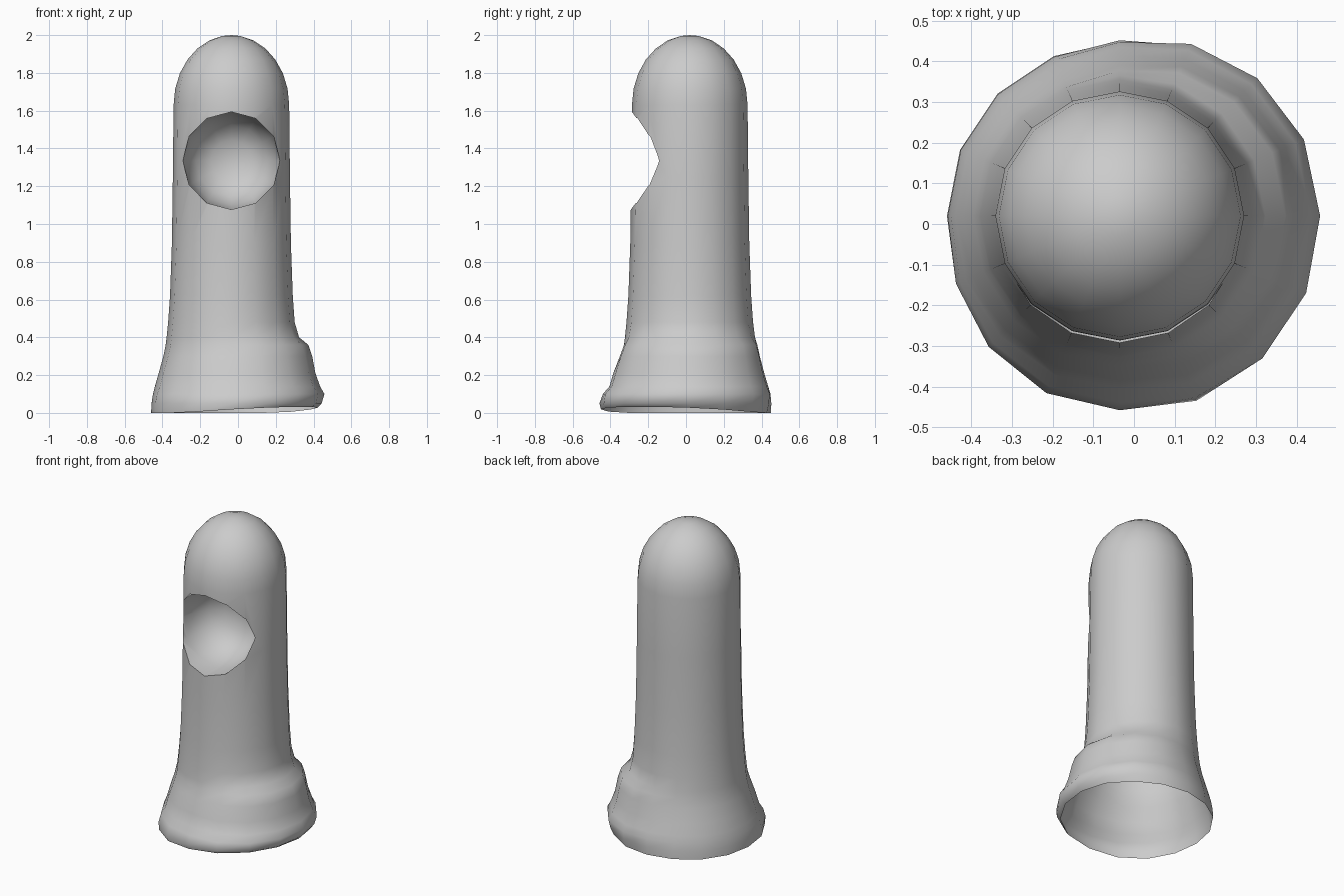
import bpy, bmesh, math

if "Cube" in bpy.data.objects:
    bpy.data.objects.remove(bpy.data.objects["Cube"])

CX, CY, SIDES = -0.035, 0.02, 16


def skin_rings(bm, rings, tip=None, cap=True):
    """Bridge rings of points; optionally close with a cap and a tip."""
    loops = [[bm.verts.new(p) for p in r] for r in rings]
    n = len(loops[0])
    for a, b in zip(loops, loops[1:]):
        for i in range(n):
            j = (i + 1) % n
            bm.faces.new((a[i], a[j], b[j], b[i]))
    if tip:
        t = bm.verts.new(tip)
        for i in range(n):
            bm.faces.new((loops[-1][i], loops[-1][(i + 1) % n], t))
    if cap:
        bm.faces.new(loops[0][::-1])
    bmesh.ops.recalc_face_normals(bm, faces=bm.faces)


def make_object(name, bm):
    me = bpy.data.meshes.new(name)
    bm.to_mesh(me)
    bm.free()
    ob = bpy.data.objects.new(name, me)
    bpy.context.collection.objects.link(ob)
    return ob


# Body profile: height, radius, lump on the right, flare at the front
profile = [
    (0.00, 0.425, 0.030, 0.045), (0.05, 0.423, 0.055, 0.055),
    (0.10, 0.415, 0.078, 0.045), (0.14, 0.405, 0.065, 0.020),
    (0.21, 0.385, 0.060, 0.020), (0.30, 0.360, 0.068, 0.010),
    (0.36, 0.348, 0.060, 0.000), (0.40, 0.343, 0.015, 0.000),
    (0.48, 0.335, 0.000, 0.000), (0.62, 0.325, 0.000, 0.000),
    (0.90, 0.315, 0.000, 0.000), (1.25, 0.310, 0.000, 0.000),
    (1.63, 0.306, 0.000, 0.000),
]
for k in range(1, 7):
    a = math.radians(13.5 * k)
    profile.append((1.63 + 0.37 * math.sin(a), 0.306 * math.cos(a), 0, 0))


def body_ring(z, r, lump, flare):
    pts = []
    for i in range(SIDES):
        a = math.tau * i / SIDES
        c, s = math.cos(a), math.sin(a)
        side = max(0, math.cos(a - 0.1)) ** 0.8
        front = max(0, -s) ** 1.5
        rr = r + lump * side + flare * front
        pts.append((CX + rr * c, CY + rr * s, z))
    return pts


bm = bmesh.new()
skin_rings(bm, [body_ring(*p) for p in profile], (CX, CY, 2.0))
body = make_object("hollow_body", bm)

# Bowl-shaped cutter for the round front opening
bowl = [(-0.6, 0.26), (-0.15, 0.258), (-0.06, 0.235),
        (0.02, 0.19), (0.07, 0.11)]
bm = bmesh.new()
skin_rings(bm, [[(CX + r * math.cos(math.tau * i / 12), y,
                  1.335 + r * math.sin(math.tau * i / 12))
                 for i in range(12)] for y, r in bowl], (CX, 0.085, 1.335))
cutter = make_object("bowl_cutter", bm)
cutter.hide_render = True

mod = body.modifiers.new("opening", 'BOOLEAN')
mod.operation = 'DIFFERENCE'
mod.solver = 'EXACT'
mod.object = cutter
bpy.context.view_layer.objects.active = body
body.select_set(True)
bpy.ops.object.modifier_apply(modifier=mod.name)
bpy.data.objects.remove(cutter)

# Open the underside and lift the hem slightly at front right
bm = bmesh.new()
bm.from_mesh(body.data)
bottom = [f for f in bm.faces if all(v.co.z < 0.001 for v in f.verts)]
bmesh.ops.delete(bm, geom=bottom, context='FACES')
for v in bm.verts:
    if v.co.z < 0.001:
        a = math.atan2(v.co.y - CY, v.co.x - CX)
        v.co.z = 0.033 * max(0, math.cos(a + 0.6))
bm.to_mesh(body.data)
bm.free()

bpy.ops.object.shade_smooth_by_angle(angle=math.radians(50))
